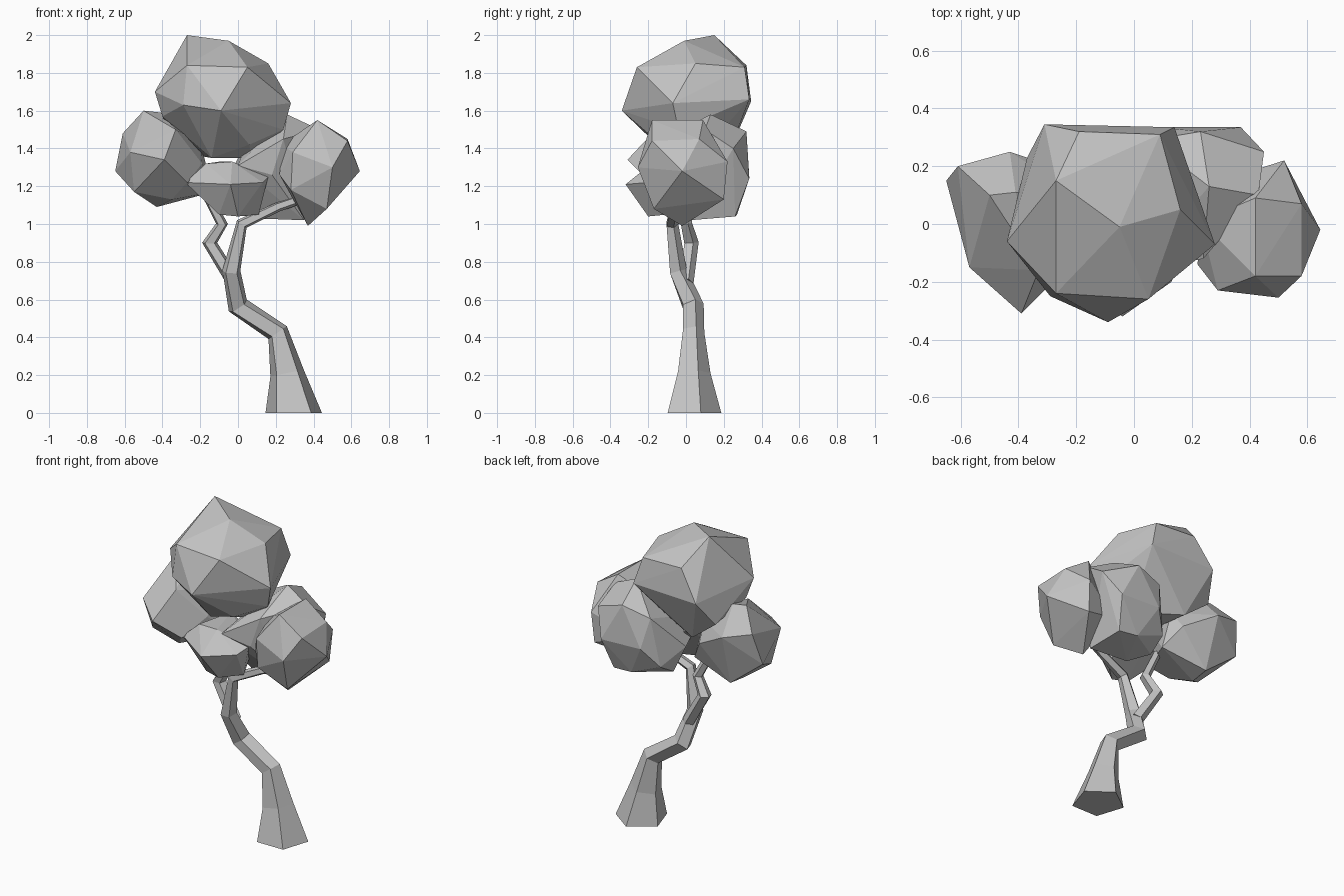
import bpy
import bmesh
from math import cos, sin, tau, pi
from mathutils import Vector

default_cube = bpy.data.objects.get("Cube")
if default_cube:
    bpy.data.objects.remove(default_cube, do_unlink=True)

# One plain material for the whole tree
GREY_LEVEL = 0.55
grey = bpy.data.materials.new("plain_grey")
grey.use_nodes = True
grey_colour = (GREY_LEVEL, GREY_LEVEL, GREY_LEVEL, 1)
grey.diffuse_color = grey_colour
shader = next(node for node in grey.node_tree.nodes if node.type == "BSDF_PRINCIPLED")
shader.inputs["Base Color"].default_value = grey_colour


def finish_part(name, bm):
    """Turn a bmesh into a flat shaded object with outward normals."""
    bmesh.ops.recalc_face_normals(bm, faces=bm.faces)
    mesh = bpy.data.meshes.new(name)
    bm.to_mesh(mesh)
    bm.free()
    mesh.materials.append(grey)
    part = bpy.data.objects.new(name, mesh)
    bpy.context.scene.collection.objects.link(part)
    return part


def limb(name, path, sides=5):
    """Loft a tapering five-sided tube along (x, y, z, radius) stations."""
    bm = bmesh.new()
    centres = [Vector(station[:3]) for station in path]
    up = Vector((0, 0, 1))
    rings = []
    for i, centre in enumerate(centres):
        tangent = Vector()
        if i > 0:
            tangent += (centre - centres[i - 1]).normalized()
        if i < len(centres) - 1:
            tangent += (centres[i + 1] - centre).normalized()
        if i == 0 and centre.z == 0:
            tangent = up
        turn = up.rotation_difference(tangent.normalized())
        radius = path[i][3]
        angles = [pi / 2 + tau * k / sides for k in range(sides)]
        rings.append([
            bm.verts.new(centre + turn @ Vector((radius * cos(a), radius * sin(a), 0)))
            for a in angles
        ])
    for lower, upper in zip(rings, rings[1:]):
        for k in range(sides):
            n = (k + 1) % sides
            bm.faces.new((lower[k], lower[n], upper[n], upper[k]))
    bm.faces.new(rings[0][::-1])
    bm.faces.new(rings[-1])
    return finish_part(name, bm)


def leaf_clump(name, *corners):
    """Wrap a faceted convex skin around a few key corners."""
    bm = bmesh.new()
    for corner in corners:
        bm.verts.new(corner)
    bmesh.ops.convex_hull(bm, input=bm.verts)
    loose = [vert for vert in bm.verts if not vert.link_faces]
    bmesh.ops.delete(bm, geom=loose, context="VERTS")
    bmesh.ops.dissolve_limit(bm, angle_limit=0.03, verts=bm.verts, edges=bm.edges)
    return finish_part(name, bm)


# Leaning trunk with a flared foot, running on into the left branch
limb("trunk", [
    (.295, .03, 0, .157), (.26, .035, .21, .095), (.21, .035, .425, .062),
    (0, .035, .565, .06), (-.035, -.045, .75, .05),
    (.02, -.075, 1, .034), (.21, -.06, 1.09, .026), (.3, -.04, 1.12, .025),
])

# Kinked branch from the fork
limb("right_branch", [
    (-.02, 0, .69, .04), (-.15, .025, .9, .042),
    (-.085, 0, 1, .033), (-.19, -.02, 1.2, .025),
])

# Large clump at the crown
leaf_clump(
    "top_leaves",
    (-.27, .15, 2), (-.05, -.01, 1.97), (-.19, .32, 1.84), (.09, .31, 1.83),
    (.16, .05, 1.85), (.05, -.26, 1.83), (-.27, -.24, 1.84), (-.44, -.06, 1.7),
    (-.29, -.25, 1.63), (-.09, -.34, 1.6), (.28, -.07, 1.64), (.14, .335, 1.66),
    (-.31, .345, 1.65), (.24, -.04, 1.5), (.06, -.13, 1.42), (-.2, -.15, 1.47),
    (.07, .06, 1.35), (-.37, .23, 1.49), (-.4, -.04, 1.57), (-.2, .22, 1.36),
    (-.14, -.08, 1.35),
)

# Clump on the right side
leaf_clump(
    "right_leaves",
    (-.61, .2, 1.48), (-.65, .15, 1.28), (-.5, .1, 1.6), (-.41, .11, 1.59),
    (-.57, -.15, 1.38), (-.39, -.31, 1.34), (-.43, .25, 1.43), (-.55, -.08, 1.17),
    (-.43, .02, 1.09), (-.27, -.19, 1.22), (-.42, .15, 1.1), (-.33, -.16, 1.5),
    (-.2, .1, 1.43), (-.22, .18, 1.31), (-.13, .1, 1.17), (-.35, -.1, 1.13),
    (-.19, -.04, 1.32),
)

# Clump on the left side
leaf_clump(
    "left_leaves",
    (.42, -.18, 1.55), (.42, .09, 1.55), (.58, -.18, 1.44), (.5, -.255, 1.3),
    (.29, -.23, 1.38), (.22, -.14, 1.26), (.645, -.02, 1.28), (.52, .22, 1.33),
    (.58, .07, 1.45), (.51, .2, 1.13), (.47, -.17, 1.08), (.37, -.02, .99),
    (.28, -.2, 1.18), (.27, .14, 1.2), (.23, .01, 1.42),
)

# Clump at the back
leaf_clump(
    "back_leaves",
    (.26, .13, 1.58), (.23, .32, 1.49), (.37, .335, 1.24), (.09, .335, 1.25),
    (.45, .25, 1.4), (.2, .27, 1.05), (.33, .26, 1.04), (.08, .03, 1.03),
    (.35, .02, 1.02), (0, -.17, 1.31), (.18, -.13, 1.26), (.43, .1, 1.5),
    (.05, .29, 1.44), (.24, -.12, 1.45), (-.07, .1, 1.22), (0, .26, 1.13),
    (-.01, .14, 1.06),
)

# Small clump low at the front
leaf_clump(
    "front_leaves",
    (-.28, -.16, 1.22), (-.04, -.32, 1.21), (.13, -.2, 1.22), (-.1, -.18, 1.05),
    (0, -.2, 1.04), (.11, -.1, 1.05), (-.17, -.15, 1.32), (-.03, -.17, 1.33),
    (.16, -.12, 1.25), (-.1, .08, 1.33), (.1, .04, 1.22),
)
